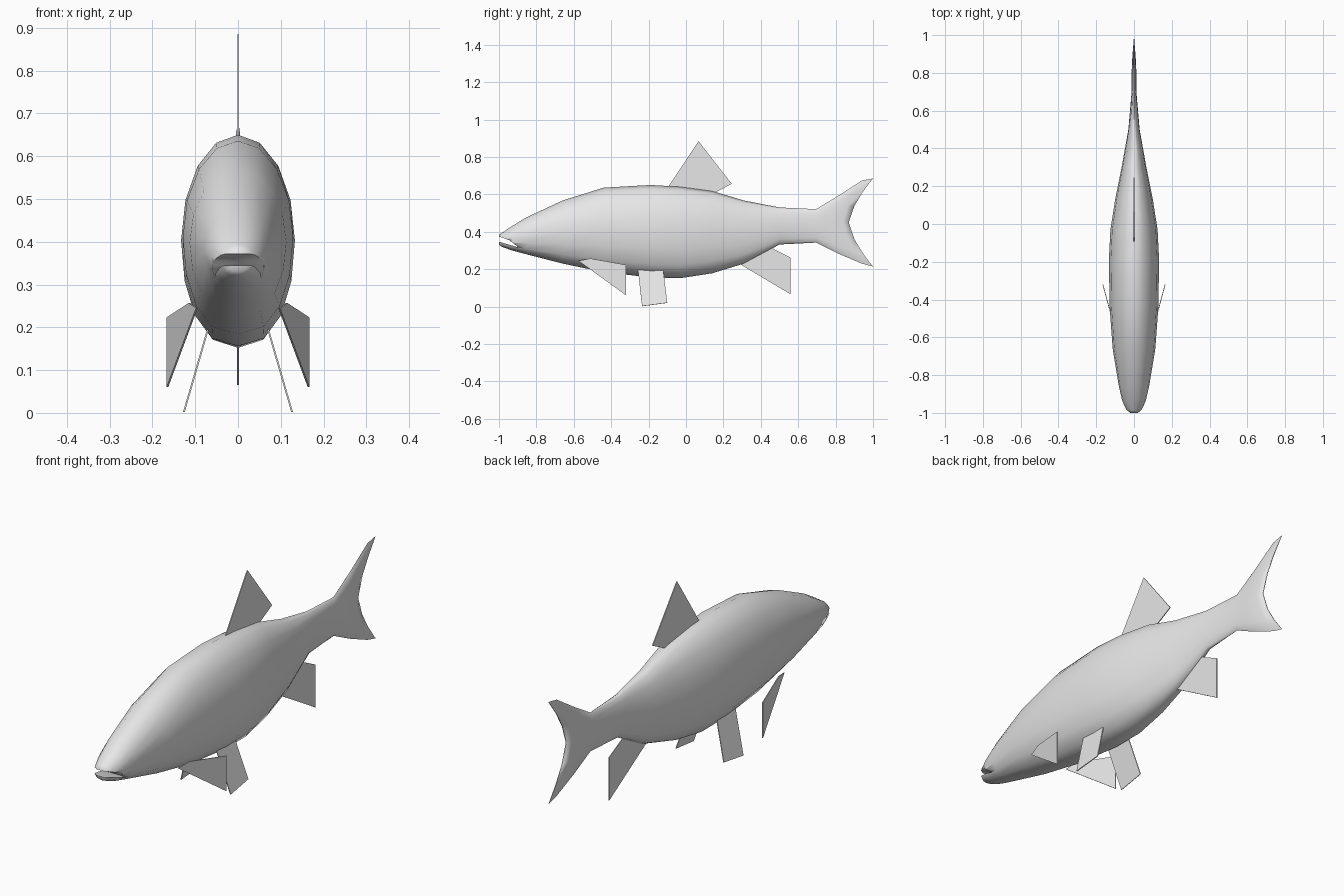
import bpy, bmesh, math

if "Cube" in bpy.data.objects:
    bpy.data.objects.remove(bpy.data.objects["Cube"])

SIDES = 16
grey = bpy.data.materials.new("fish grey")
grey.diffuse_color = (0.8, 0.8, 0.8, 1)
grey.use_nodes = True
grey.node_tree.nodes["Principled BSDF"].inputs["Base Color"].default_value = grey.diffuse_color


def make_object(name, bm):
    bmesh.ops.recalc_face_normals(bm, faces=bm.faces)
    mesh = bpy.data.meshes.new(name)
    bm.to_mesh(mesh)
    bm.free()
    mesh.materials.append(grey)
    obj = bpy.data.objects.new(name, mesh)
    bpy.context.collection.objects.link(obj)
    return obj


def power(v, e):
    return math.copysign(abs(v) ** e, v)


def apply_modifier(obj, mod):
    bpy.context.view_layer.objects.active = obj
    bpy.ops.object.modifier_apply(modifier=mod.name)


# Body stations: y, half width, top z, bottom z, backward sweep of the outline
stations = [
    (-1.0, 0.022, 0.383, 0.330, 0),
    (-0.985, 0.042, 0.394, 0.320, 0),
    (-0.93, 0.064, 0.430, 0.300, 0),
    (-0.855, 0.081, 0.476, 0.280, 0),
    (-0.66, 0.113, 0.567, 0.230, 0),
    (-0.44, 0.129, 0.636, 0.184, 0),
    (-0.19, 0.133, 0.650, 0.156, 0),
    (-0.03, 0.125, 0.641, 0.152, 0),
    (0.14, 0.098, 0.618, 0.178, 0),
    (0.31, 0.064, 0.567, 0.230, 0),
    (0.50, 0.030, 0.530, 0.332, 0),
    (0.695, 0.013, 0.521, 0.342, 0),
    (0.77, 0.014, 0.590, 0.285, 0.04),
    (0.84, 0.011, 0.674, 0.230, 0.10),
    (0.87, 0.002, 0.685, 0.214, 0.13),
]

# Body and forked tail as one loft
bm = bmesh.new()
rings = []
for y, w, top, bottom, sweep in stations:
    ring = []
    for i in range(SIDES):
        a = 2 * math.pi * i / SIDES
        c, s = math.cos(a), math.sin(a)
        fullness = 0.8 if s < -0.01 and y < 0.4 else 1.0
        z = (top + bottom) / 2 + s * (top - bottom) / 2
        ring.append(bm.verts.new((w * power(c, fullness), y + sweep * abs(s) ** 1.5, z)))
    rings.append(ring)
for r0, r1 in zip(rings, rings[1:]):
    for i in range(SIDES):
        j = (i + 1) % SIDES
        bm.faces.new((r0[i], r0[j], r1[j], r1[i]))
bm.faces.new(rings[0])
# Thin trailing edge strip of the tail
last, q, n = rings[-1], SIDES // 4, SIDES
for k in range(-q, q):
    a, b = last[k % n], last[(k + 1) % n]
    c, d = last[(n // 2 - k - 1) % n], last[(n // 2 - k) % n]
    bm.faces.new([v for i, v in enumerate((a, b, c, d)) if v not in (a, b, c, d)[:i]])
body = make_object("body", bm)

# Mouth: curved wedge cut through the front of the head
profile = [(-1.05, 0.375), (-0.99, 0.371), (-0.945, 0.355), (-0.895, 0.316),
           (-0.945, 0.331), (-0.99, 0.344), (-1.05, 0.346)]
bm = bmesh.new()
face = bm.faces.new([bm.verts.new((-0.2, y, z)) for y, z in profile])
ext = bmesh.ops.extrude_face_region(bm, geom=[face])
bmesh.ops.translate(bm, vec=(0.4, 0, 0),
                    verts=[g for g in ext["geom"] if isinstance(g, bmesh.types.BMVert)])
cutter = make_object("mouth_cutter", bm)
cutter.hide_render = True
cut = body.modifiers.new("mouth", "BOOLEAN")
cut.operation = "DIFFERENCE"
cut.solver = "EXACT"
cut.object = cutter
apply_modifier(body, cut)
bpy.data.objects.remove(cutter)
bpy.ops.object.select_all(action="DESELECT")
body.select_set(True)
bpy.context.view_layer.objects.active = body
bpy.ops.object.shade_smooth_by_angle(angle=math.radians(75))


# Fins: thin flat plates
def fin(name, points):
    bm = bmesh.new()
    bm.faces.new([bm.verts.new(p) for p in points])
    obj = make_object(name, bm)
    mod = obj.modifiers.new("thickness", "SOLIDIFY")
    mod.thickness = 0.004
    mod.offset = 0
    apply_modifier(obj, mod)


fin("dorsal_fin", [(0, -0.095, 0.64), (0, 0.067, 0.884), (0, 0.245, 0.656), (0, 0.155, 0.61)])
fin("anal_fin", [(0, 0.28, 0.232), (0, 0.455, 0.315), (0, 0.56, 0.262), (0, 0.56, 0.065)])
for side, s in (("left", 1), ("right", -1)):
    fin(side + "_pectoral_fin", [(s * (0.165 + 0.27 * (y + 0.32)), y, z) for y, z in
        ((-0.575, 0.245), (-0.51, 0.257), (-0.32, 0.223), (-0.32, 0.06))])
    fin(side + "_pelvic_fin", [(s * (0.127 - 0.29 * z), y, z) for y, z in
        ((-0.258, 0.205), (-0.123, 0.205), (-0.10, 0.02), (-0.235, 0.002))])
